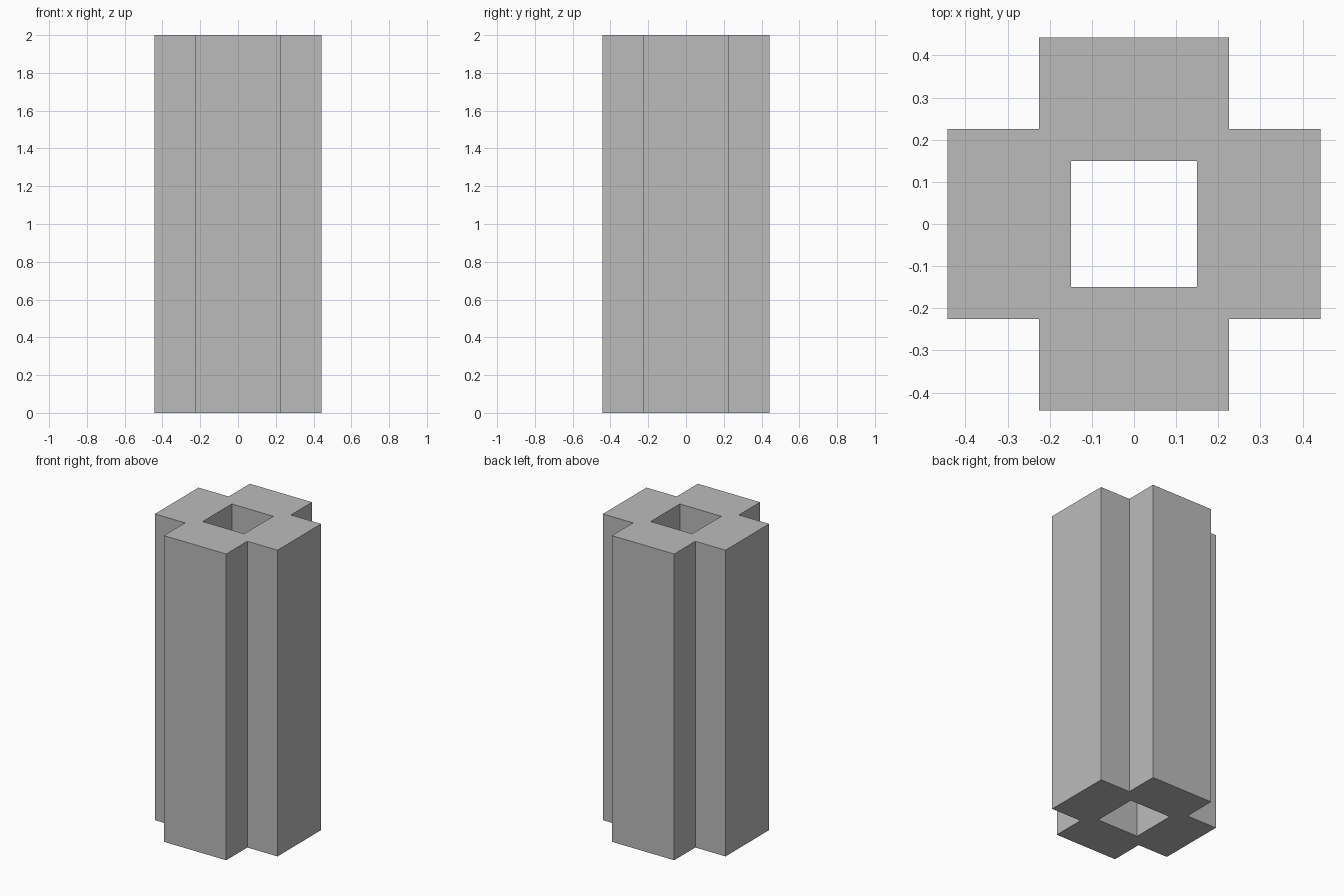
import bpy
import bmesh
from math import pi
from mathutils import Matrix, Vector

default_cube = bpy.data.objects.get("Cube")
if default_cube:
    bpy.data.objects.remove(default_cube, do_unlink=True)

HEIGHT = 2.0
REACH = 0.443    # centre to the end of each arm
HALF_ARM = 0.225  # half the width of an arm
HALF_BORE = 0.15  # half the width of the square bore

# Plain grey material
grey = bpy.data.materials.new("plain_grey")
grey.use_nodes = True
colour = (0.5, 0.5, 0.5, 1)
grey.diffuse_color = colour
grey.node_tree.nodes["Principled BSDF"].inputs["Base Color"].default_value = colour

# One arm profile, turned four times around the bore
arm = [(HALF_BORE, -HALF_BORE), (HALF_ARM, -HALF_ARM), (REACH, -HALF_ARM),
       (REACH, HALF_ARM), (HALF_ARM, HALF_ARM), (HALF_BORE, HALF_BORE)]
bm = bmesh.new()
for quarter in range(4):
    turn = Matrix.Rotation(quarter * pi / 2, 3, "Z")
    bm.faces.new([bm.verts.new(turn @ Vector((x, y, 0))) for x, y in arm])
bmesh.ops.remove_doubles(bm, verts=bm.verts, dist=0.0001)

# Raise the cross-shaped profile into a column, keeping the base
base = bm.faces[:]
raised = bmesh.ops.extrude_face_region(bm, geom=base, use_keep_orig=True)
top = [v for v in raised["geom"] if isinstance(v, bmesh.types.BMVert)]
bmesh.ops.translate(bm, verts=top, vec=(0, 0, HEIGHT))

# Merge the seams between the arms on the end faces
seams = [e for e in bm.edges if len(e.link_faces) == 2
         and all(abs(f.normal.z) > 0.9 for f in e.link_faces)]
bmesh.ops.recalc_face_normals(bm, faces=bm.faces)

mesh = bpy.data.meshes.new("cross_column")
bm.to_mesh(mesh)
bm.free()
mesh.materials.append(grey)
column = bpy.data.objects.new("cross_column", mesh)
bpy.context.collection.objects.link(column)
